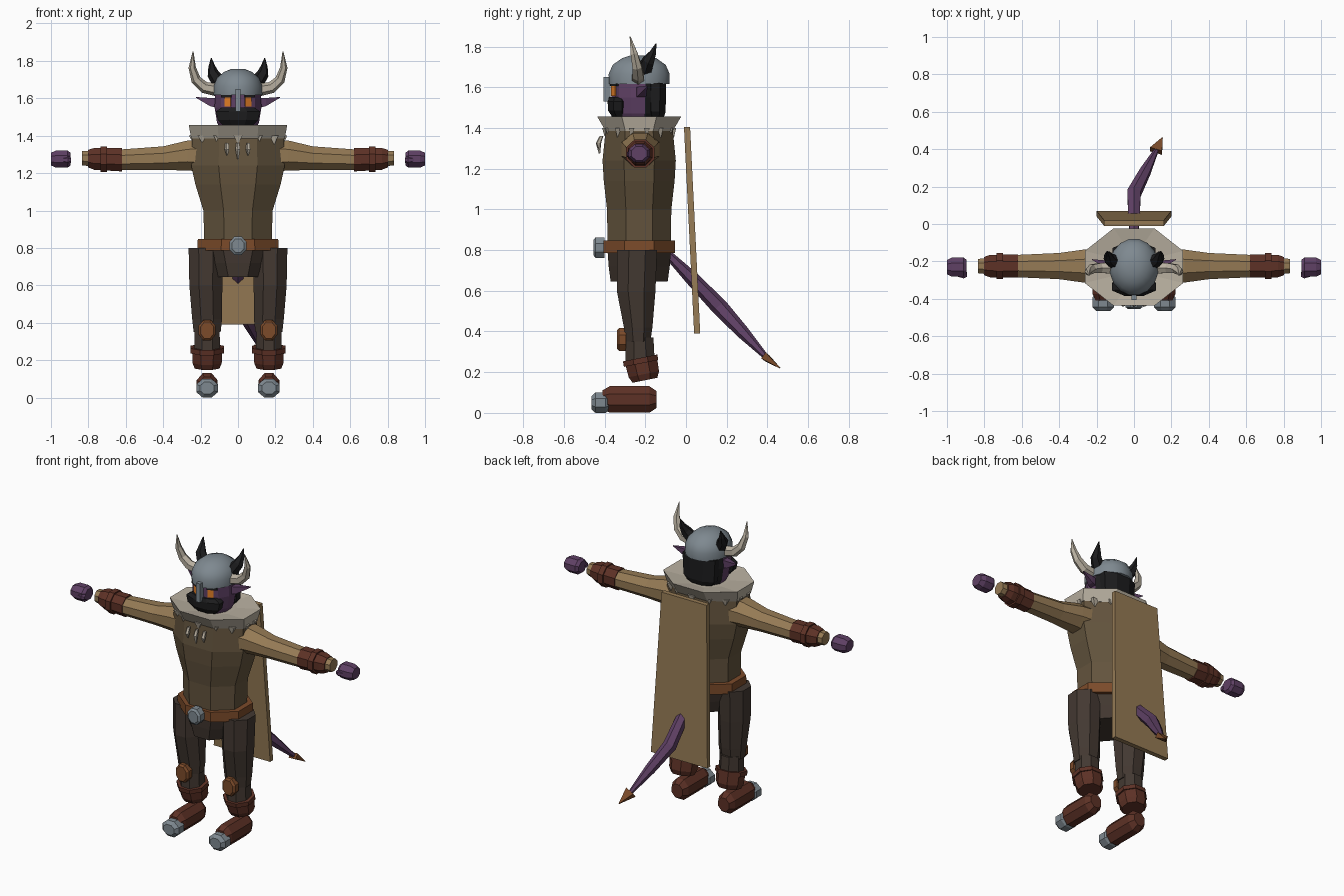
import bpy, bmesh, math, random
from mathutils import Vector, Matrix

if "Cube" in bpy.data.objects:
    bpy.data.objects.remove(bpy.data.objects["Cube"], do_unlink=True)


def material(name, r, g, b):
    m = bpy.data.materials.new(name)
    m.use_nodes = True
    m.diffuse_color = (r, g, b, 1)
    m.node_tree.nodes["Principled BSDF"].inputs["Base Color"].default_value = (r, g, b, 1)
    return m


STEEL = material("steel grey", .21, .25, .28)
SKIN = material("purple skin", .115, .052, .13)
TAN = material("tan cloth", .30, .195, .09)
BROWN = material("brown tunic", .125, .088, .047)
DARK = material("dark trousers", .056, .040, .031)
RED = material("red leather", .11, .031, .019)
BELT = material("orange leather", .20, .070, .023)
BLACK = material("black hair", .012, .012, .013)
CREAM = material("cream fur", .48, .43, .35)
GLOW = material("orange eyes", .80, .22, .02)

X, Y, Z = Vector((1, 0, 0)), Vector((0, 1, 0)), Vector((0, 0, 1))
SIDES = (("left_", 1), ("right_", -1))


def finish(name, bm, mat):
    bmesh.ops.recalc_face_normals(bm, faces=bm.faces)
    me = bpy.data.meshes.new(name)
    bm.to_mesh(me)
    bm.free()
    me.materials.append(mat)
    ob = bpy.data.objects.new(name, me)
    bpy.context.collection.objects.link(ob)
    return ob


def loft(name, mat, secs, t=Z, ref=X, n=8, side=1):
    """Skin n-sided rings (x, y, z, radius[, second radius]); t=None follows the path."""
    bm = bmesh.new()
    pts = [Vector(s[:3]) for s in secs]
    rings = []
    for i, s in enumerate(secs):
        d = t if t else pts[min(i + 1, len(pts) - 1)] - pts[max(i - 1, 0)]
        d = d.normalized()
        u = (ref - d * ref.dot(d)).normalized()
        v = d.cross(u)
        ring = []
        for k in range(n):
            a = math.pi * (2 * k + 1) / n
            p = pts[i] + (u * math.cos(a) * s[3] + v * math.sin(a) * s[-1]) / math.cos(math.pi / n)
            ring.append(bm.verts.new((p.x * side, p.y, p.z)))
        rings.append(ring)
    for a, b in zip(rings, rings[1:]):
        for k in range(n):
            bm.faces.new((a[k], a[(k + 1) % n], b[(k + 1) % n], b[k]))
    bm.faces.new(rings[0])
    bm.faces.new(rings[-1])
    return finish(name, bm, mat)


def pair(name, *args, **kw):
    for prefix, s in SIDES:
        loft(prefix + name, *args, side=s, **kw)


def box(name, mat, centre, size, turn=0):
    bm = bmesh.new()
    bmesh.ops.create_cube(bm, size=1, matrix=Matrix.Translation(centre)
                          @ Matrix.Rotation(turn, 4, "Z") @ Matrix.Diagonal((*size, 1)))
    return finish(name, bm, mat)


# Torso, belt and hips
C = -.23
loft("tunic", BROWN, [(0, C, .82, .18, .155), (0, C, 1.0, .185, .158), (0, C, 1.14, .228, .174),
                      (0, C, 1.24, .25, .18), (0, C, 1.39, .245, .165)])
loft("belt", BELT, [(0, C, .785, .217, .175), (0, C, .848, .215, .175)])
loft("buckle", STEEL, [(0, -.455, .812, .032, .037), (0, -.445, .812, .045, .05),
                       (0, -.40, .812, .045, .05)], t=Y)
loft("hips", DARK, [(0, C, .645, .125, .14), (0, C, .72, .16, .15), (0, C, .79, .19, .155)])

# Fur collar with ragged tufts along its lower edge
loft("collar", CREAM, [(0, C, 1.385, .25, .165), (0, C, 1.457, .263, .207),
                       (0, C, 1.44, .12, .12)])
random.seed(4)
for i in range(14):
    a = 2 * math.pi * (i + .5) / 14
    x, y = .245 * math.cos(a), C + .168 * math.sin(a)
    loft(f"collar_tuft_{i}", CREAM, [(x, y, random.uniform(1.35, 1.37), .003),
                                     (x, y, 1.40, .024, .014)], n=4)
for i, x in enumerate((-.058, 0, .055)):
    loft(f"necklace_tooth_{i}", CREAM, [(x, -.425, 1.275 + .02 * abs(i - 1), .003),
                                        (x, -.43, 1.325, .011), (x, -.415, 1.36, .008)], n=5)

# Head: hair at the back and jaw chosen by face position
head = loft("head", SKIN, [(0, -.235, 1.42, .085, .09), (0, -.235, 1.47, .112, .122),
                           (0, -.235, 1.55, .125, .13), (0, -.235, 1.64, .122, .13)], n=12)
head.data.materials.append(BLACK)
for f in head.data.polygons:
    c = f.center
    f.material_index = int(c.y > -.19 or (c.z < 1.55 and c.y < -.33))
loft("back_hair", BLACK, [(0, -.15, 1.45, .085, .04), (0, -.15, 1.48, .108, .05),
                          (0, -.15, 1.62, .115, .052)])
loft("beard", BLACK, [(0, -.325, 1.45, .075, .035), (0, -.335, 1.485, .108, .048),
                      (0, -.335, 1.53, .118, .05), (0, -.335, 1.552, .085, .042)])
for prefix, s in SIDES:
    turn = s * math.radians(31)
    box(prefix + "eye", GLOW, (s * .054, -.355, 1.582), (.036, .009, .052), turn)
    box(prefix + "eyebrow", BLACK, (s * .062, -.352, 1.612), (.062, .01, .014), turn)
pair("ear", SKIN, [(.11, -.225, 1.575, .022, .026), (.15, -.215, 1.58, .02, .022),
                   (.225, -.19, 1.605, .002)], t=X, ref=Y, n=4)

# Helmet, nose guard and horns
helmet = loft("helmet", STEEL, [(0, C, 1.617, .13, .148), (0, C, 1.665, .13, .15),
                                (0, C, 1.71, .112, .13), (0, C, 1.742, .073, .085),
                                (0, C, 1.757, .035, .04)], n=16)
bpy.ops.object.select_all(action="DESELECT")
helmet.select_set(True)
bpy.context.view_layer.objects.active = helmet
bpy.ops.object.shade_smooth_by_angle(angle=math.radians(45))
box("nose_guard", STEEL, (0, -.388, 1.59), (.028, .034, .12))
pair("pale_horn", CREAM, [(.11, -.235, 1.645, .03), (.18, -.235, 1.658, .027),
                          (.225, -.24, 1.70, .023), (.245, -.255, 1.765, .017),
                          (.24, -.275, 1.85, .002)], t=None, ref=Y, n=6)
pair("black_horn", BLACK, [(.10, -.205, 1.685, .034), (.133, -.185, 1.73, .028),
                           (.14, -.162, 1.77, .016), (.143, -.147, 1.815, .002)],
     t=None, ref=Y, n=6)

# Arms and hands
AY = -.225
pair("sleeve", TAN, [(.20, AY, 1.295, .095, .085), (.27, AY, 1.294, .088, .08),
                     (.40, AY, 1.28, .07, .063), (.62, AY, 1.272, .06, .055),
                     (.835, AY, 1.28, .038, .038)], t=X, ref=Y)
pair("forearm_guard", RED, [(.62, AY, 1.272, .062, .063), (.77, AY, 1.276, .06, .058),
                            (.803, AY, 1.278, .048, .046)], t=X, ref=Y)
pair("forearm_band", RED, [(.70, AY, 1.274, .07, .068), (.735, AY, 1.274, .07, .068)], t=X, ref=Y)
pair("hand", SKIN, [(.895, C, 1.275, .038, .034), (.912, C, 1.275, .052, .046),
                    (.972, C, 1.275, .052, .046), (1.0, C, 1.275, .038, .034)], t=X, ref=Y)
pair("thumb", SKIN, [(.892, -.27, 1.27, .012), (.91, -.273, 1.27, .018),
                     (.942, -.27, 1.27, .012)], t=X, ref=Y, n=6)

# Legs, knee pads, boots and steel toes
LX = .165
pair("thigh", DARK, [(.172, -.24, .80, .092, .098), (.172, -.245, .60, .088, .095),
                     (LX, -.235, .42, .08, .07), (LX, -.235, .35, .072, .06)])
pair("shin", DARK, [(LX, -.228, .37, .066, .068), (LX, -.225, .24, .07, .072)])
pair("knee_pad", BELT, [(LX, -.34, .36, .035, .045), (LX, -.328, .36, .046, .056),
                        (LX, -.295, .36, .046, .056)], t=Y)
TILT = Vector((0, -.2, 1))
pair("boot_shaft", RED, [(LX, -.202, .16, .066, .062), (LX, -.207, .19, .078, .076),
                         (LX, -.222, .262, .08, .08)], t=TILT)
pair("boot_cuff", RED, [(LX, -.221, .243, .089, .086), (LX, -.225, .27, .089, .086)], t=TILT)
pair("foot", RED, [(LX, -.41, .066, .04, .045), (LX, -.375, .066, .056, .065),
                   (LX, -.18, .066, .056, .065), (LX, -.145, .066, .038, .042)], t=Y)
pair("toe_cap", STEEL, [(LX, -.465, .05, .038, .032), (LX, -.445, .05, .058, .05),
                        (LX, -.395, .05, .058, .05), (LX, -.37, .05, .04, .036)], t=Y)

# Cape and tail
loft("cape", TAN, [(0, .055, .39, .2, .015), (0, .005, 1.405, .16, .015)], n=4)
loft("tail", SKIN, [(0, -.09, .78, .018), (0, .03, .66, .03), (0, .165, .52, .036),
                    (.06, .28, .395, .028), (.125, .405, .262, .01)], t=None, n=6)
loft("tail_tip", BELT, [(.118, .39, .275, .034, .018), (.152, .462, .22, .002)],
     t=None, n=4)
